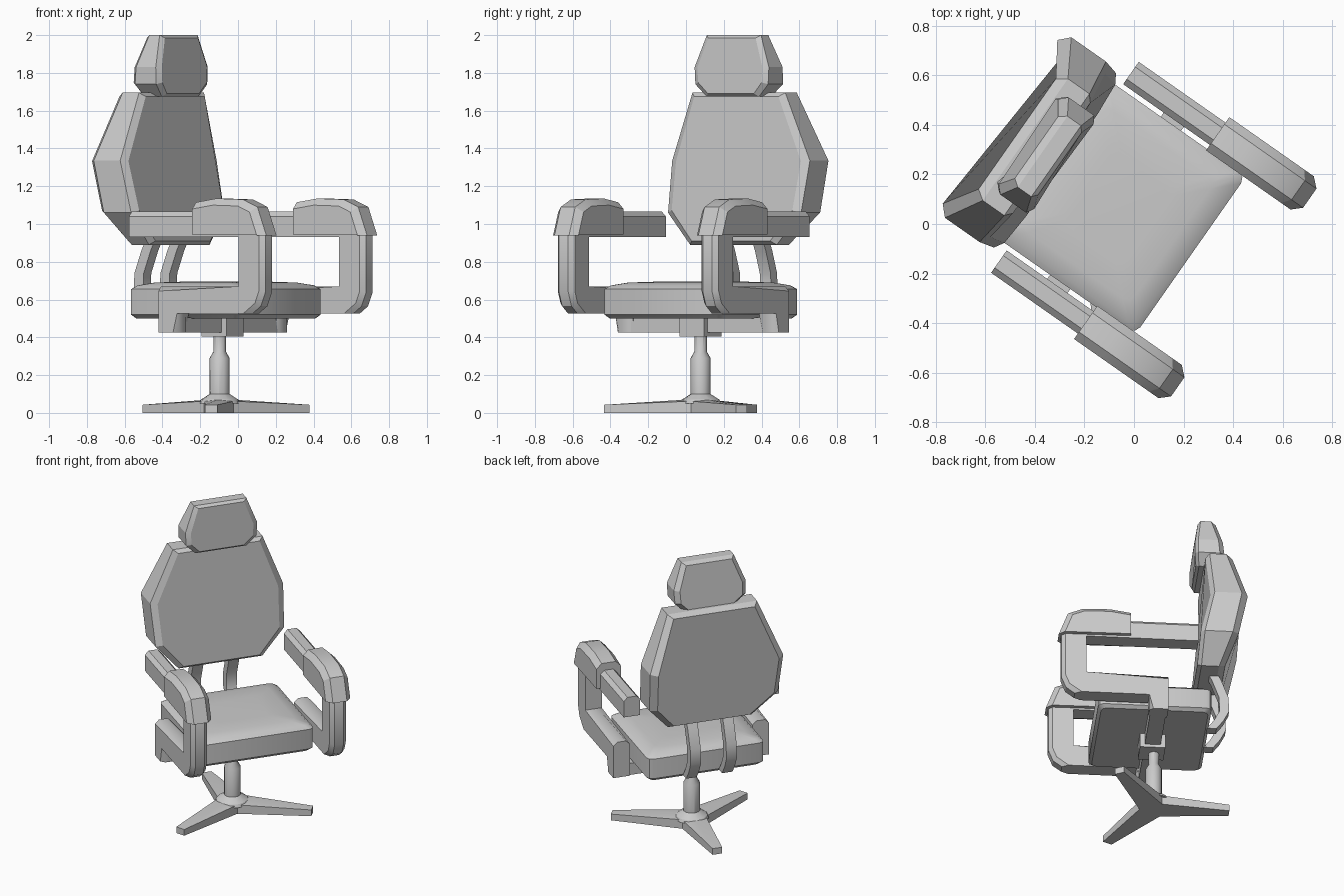
import bpy, bmesh, math
from mathutils import Matrix, Vector

cube = bpy.data.objects.get("Cube")
if cube:
    bpy.data.objects.remove(cube, do_unlink=True)

grey = bpy.data.materials.new("plain grey")
grey.use_nodes = True
grey.diffuse_color = (0.6, 0.6, 0.6, 1)
grey.node_tree.nodes["Principled BSDF"].inputs["Base Color"].default_value = (0.6, 0.6, 0.6, 1)

# Chair is built facing +x, then turned to its final heading
TURN = Matrix.Rotation(math.radians(-35), 4, 'Z') @ Matrix.Translation((0, 0.0275, 0))


def finish(name, bm, angle=30):
    bmesh.ops.recalc_face_normals(bm, faces=bm.faces)
    mesh = bpy.data.meshes.new(name)
    bm.to_mesh(mesh)
    bm.free()
    mesh.materials.append(grey)
    obj = bpy.data.objects.new(name, mesh)
    bpy.context.collection.objects.link(obj)
    obj.matrix_world = TURN
    bpy.ops.object.select_all(action='DESELECT')
    obj.select_set(True)
    bpy.context.view_layer.objects.active = obj
    bpy.ops.object.shade_smooth_by_angle(angle=math.radians(angle))
    return obj


def loft(name, rings, angle=30):
    """Skin a list of equal-length point rings and cap both ends."""
    bm = bmesh.new()
    vs = [[bm.verts.new(p) for p in ring] for ring in rings]
    n = len(vs[0])
    for a, b in zip(vs, vs[1:]):
        for i in range(n):
            j = (i + 1) % n
            bm.faces.new((a[i], a[j], b[j], b[i]))
    bm.faces.new(vs[0])
    bm.faces.new(vs[-1])
    return finish(name, bm, angle)


def prism(name, profile, middle, half, bevel=0):
    """Side profile (x, z) given a width; its top and front rims are chamfered."""
    bm = bmesh.new()
    face = bm.faces.new([bm.verts.new((x, middle - half, z)) for x, z in profile])
    ext = bmesh.ops.extrude_face_region(bm, geom=[face])
    moved = [v for v in ext["geom"] if isinstance(v, bmesh.types.BMVert)]
    bmesh.ops.translate(bm, verts=moved, vec=(0, 2 * half, 0))
    bmesh.ops.recalc_face_normals(bm, faces=bm.faces)
    if bevel:
        bm.normal_update()
        rims = [e for e in bm.edges
                if any(abs(f.normal.y) > 0.9 for f in e.link_faces)
                and any(f.normal.x > 0.3 or f.normal.z > 0.3 for f in e.link_faces)]
        bmesh.ops.bevel(bm, geom=rims, offset=bevel, segments=1, affect='EDGES',
                        clamp_overlap=True)
    return finish(name, bm)


def box(name, x0, x1, y, half, z0, z1):
    return prism(name, [(x0, z0), (x1, z0), (x1, z1), (x0, z1)], y, half)


def cushion(name, levels, rim):
    """levels: (half width, z, front x, rear x) upward; rim: inset of the flat faces."""
    mid_z = (levels[0][1] + levels[-1][1]) / 2
    mid_x = sum(l[2] + l[3] for l in levels) / (2 * len(levels))
    def ring(side, inset, shift):
        pts = [(l[side] + shift, l[0], l[1]) for l in levels]
        pts += [(x, -y, z) for x, y, z in reversed(pts)]
        height = levels[-1][1] - mid_z
        return [(x, y * (1 - inset / levels[1][0]),
                 mid_z + (z - mid_z) * (1 - inset * 0.5 / height)) for x, y, z in pts]
    return loft(name, [ring(2, rim, 0), ring(2, 0, -rim * 0.6),
                       ring(3, 0, rim), ring(3, rim, 0)], 20)


# Backrest and headrest
cushion("backrest", [(0.28, 0.89, -0.375, -0.55), (0.43, 1.06, -0.385, -0.625),
                     (0.445, 1.335, -0.445, -0.68), (0.30, 1.695, -0.425, -0.595)], 0.04)
cushion("headrest", [(0.17, 1.675, -0.375, -0.535), (0.235, 1.74, -0.365, -0.55),
                     (0.24, 1.83, -0.365, -0.54), (0.175, 2.0, -0.385, -0.50)], 0.03)


# Seat cushion with clipped corners and a softly crowned top
def seat_ring(inset, z, clip=0.035):
    x0, x1, y = -0.455 + inset, 0.26 - inset, 0.39 - inset
    half = [(x1 - clip, y), (x1 - clip * 0.3, y - clip * 0.3), (x1, y - clip)]
    rear = [(x0, y - clip), (x0 + clip * 0.3, y - clip * 0.3), (x0 + clip, y)]
    left = rear + half
    return [(a, b, z) for a, b in left] + [(a, -b, z) for a, b in reversed(left)]


loft("seat", [seat_ring(0.02, 0.5), seat_ring(0, 0.52), seat_ring(0, 0.655),
              seat_ring(0.025, 0.675), seat_ring(0.09, 0.69), seat_ring(0.2, 0.695)], 35)

# Armrests: looped frame, pad on top
FRAME = [(-0.36, 1.065), (0.45, 1.065), (0.505, 0.95), (0.505, 0.64), (0.475, 0.565),
         (0.42, 0.525), (-0.05, 0.525), (-0.05, 0.425), (-0.17, 0.425), (-0.17, 0.67),
         (0.347, 0.67), (0.347, 0.93), (-0.36, 0.93)]
PAD = [(0.068, 0.945), (0.068, 1.115), (0.2, 1.135), (0.37, 1.13), (0.465, 1.09),
       (0.522, 0.94)]
# Curved straps joining seat and backrest
STRAP = [(-0.49, 0.95), (-0.535, 0.86), (-0.58, 0.74), (-0.585, 0.64), (-0.55, 0.57),
         (-0.505, 0.51)]
STRAP += [(x + 0.06, z) for x, z in reversed(STRAP)]

for side, s in (("left", 1), ("right", -1)):
    prism(side + "_arm_frame", FRAME, s * 0.465, 0.055, 0.025)
    prism(side + "_arm_pad", PAD, s * 0.465, 0.082, 0.035)
    prism(side + "_back_strap", STRAP, s * 0.12, 0.035)

# Support under the seat
box("cross_bar", -0.16, -0.06, 0, 0.45, 0.425, 0.505)
box("seat_mount", -0.19, -0.03, -0.012, 0.08, 0.405, 0.505)

# Turned column
CX, CY, SIDES = -0.124, -0.02, 12
loft("column", [[(CX + r * math.cos(math.tau * i / SIDES),
                  CY + r * math.sin(math.tau * i / SIDES), z) for i in range(SIDES)]
                for r, z in [(0.11, 0.05), (0.10, 0.07), (0.053, 0.1), (0.053, 0.29),
                             (0.033, 0.325), (0.033, 0.42)]])

# Three-legged foot
bm = bmesh.new()
outline = []
for degrees, reach in ((60, 0.51), (180, 0.475), (300, 0.51)):
    a = math.radians(degrees)
    out = Vector((math.cos(a), math.sin(a), 0))
    across = Vector((-out.y, out.x, 0))
    crotch = Vector((math.cos(a - math.pi / 3), math.sin(a - math.pi / 3), 0))
    outline += [(crotch * 0.09, 0.062), (out * reach - across * 0.032, 0.043),
                (out * reach + across * 0.032, 0.043)]
low = [bm.verts.new((CX + p.x, CY + p.y, 0)) for p, z in outline]
top = [bm.verts.new((CX + p.x, CY + p.y, z)) for p, z in outline]
peak = bm.verts.new((CX, CY, 0.075))
bm.faces.new(low)
for i in range(len(low)):
    j = (i + 1) % len(low)
    bm.faces.new((low[i], low[j], top[j], top[i]))
    bm.faces.new((top[i], top[j], peak))
finish("foot", bm, 20)
